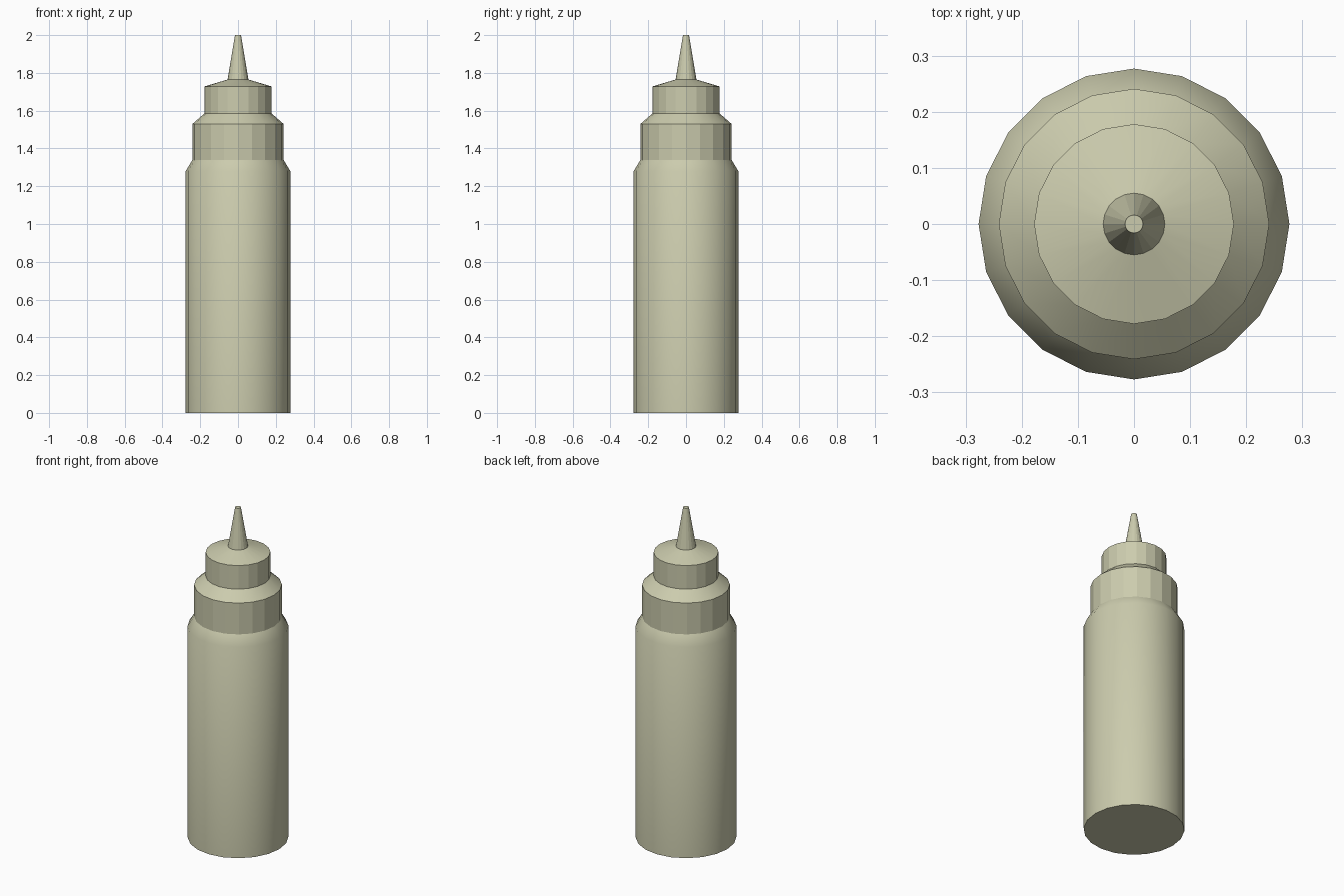
import bpy, bmesh
from math import cos, sin, tau

if "Cube" in bpy.data.objects:
    bpy.data.objects.remove(bpy.data.objects["Cube"])

SIDES = 20

mat = bpy.data.materials.new("cream_plastic")
mat.diffuse_color = (0.60, 0.60, 0.42, 1)
mat.use_nodes = True
mat.node_tree.nodes["Principled BSDF"].inputs["Base Color"].default_value = mat.diffuse_color


def lathe(name, profile, flat=(), close_bottom=False, close_top=False):
    """Turn (radius, z) points around z; flat lists the faceted bands."""
    bm = bmesh.new()
    rings = [[bm.verts.new((r * cos(tau * i / SIDES), r * sin(tau * i / SIDES), z))
              for i in range(SIDES)] for r, z in profile]
    for b, (lo, hi) in enumerate(zip(rings, rings[1:])):
        for i in range(SIDES):
            j = (i + 1) % SIDES
            f = bm.faces.new((lo[i], lo[j], hi[j], hi[i]))
            f.smooth = b not in flat
    if close_bottom:
        bm.faces.new(rings[0][::-1])
    if close_top:
        bm.faces.new(rings[-1])
    # Keep the steps between bands crisp
    for e in bm.edges:
        if len(e.link_faces) == 2 and e.calc_face_angle() > 0.45:
            e.smooth = False
    me = bpy.data.meshes.new(name)
    bm.to_mesh(me)
    bm.free()
    me.materials.append(mat)
    ob = bpy.data.objects.new(name, me)
    bpy.context.collection.objects.link(ob)
    return ob


# Bottle body with stepped shoulder
lathe("bottle_body",
      [(0.277, 0), (0.277, 1.28), (0.241, 1.34), (0.241, 1.53), (0.178, 1.585)],
      flat=(2,), close_bottom=True)

# Screw cap with shallow conical top
lathe("cap", [(0.178, 1.585), (0.178, 1.728), (0.055, 1.765)], flat=(0,))

# Tapered nozzle
lathe("nozzle", [(0.055, 1.765), (0.016, 2.0)], flat=(0,), close_top=True)
